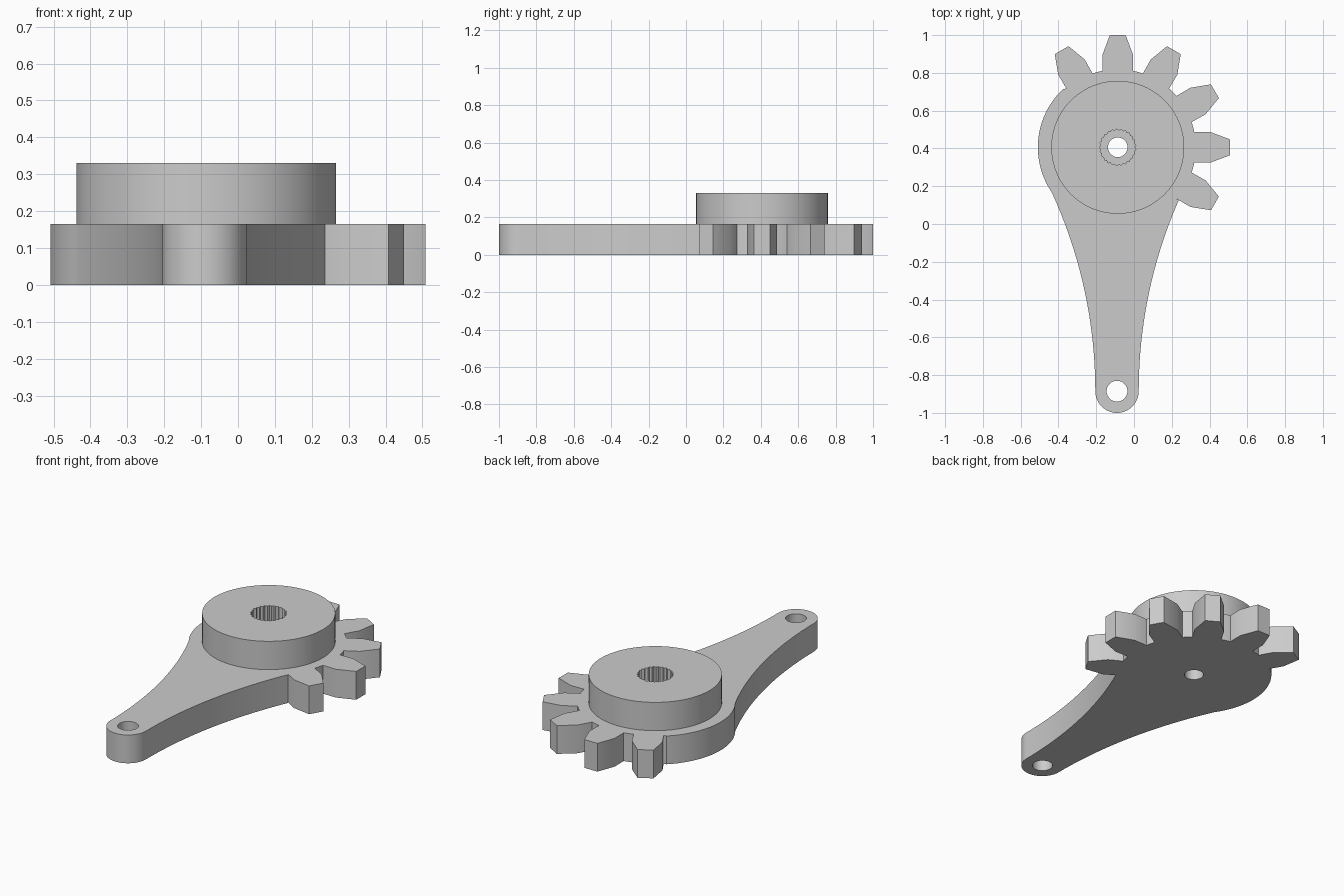
import bpy, bmesh
from math import sin, cos, radians, pi, sqrt

cube = bpy.data.objects.get("Cube")
if cube:
    bpy.data.objects.remove(cube, do_unlink=True)

HUB = (-0.086, 0.406)      # gear centre
TIP = (-0.09, -0.885)      # centre of the rounded arm end
T = 0.165                  # thickness of each layer
ARM_R = 0.115
FLANK_R = 2.52             # radius of the concave arm sides

grey = bpy.data.materials.new("plain grey")
grey.use_nodes = True
grey.diffuse_color = (0.6, 0.6, 0.6, 1)
grey.node_tree.nodes["Principled BSDF"].inputs["Base Color"].default_value = (0.6, 0.6, 0.6, 1)


def arc(centre, r, start, end, n):
    """Points along an arc, angles in degrees, both ends included."""
    angles = [radians(start + (end - start) * i / n) for i in range(n + 1)]
    return [(centre[0] + r * cos(a), centre[1] + r * sin(a)) for a in angles]


def circle(centre, r, n):
    return arc(centre, r, 0, 360, n)[:-1]


def tooth(angle):
    """One gear tooth: straight sides, then a tapered tip."""
    half = [(0.405, 0.08), (0.49, 0.081), (0.594, 0.042)]
    local = [(u, -v) for u, v in half] + half[::-1]
    c, s = cos(radians(angle)), sin(radians(angle))
    return [(HUB[0] + u * c - v * s, HUB[1] + u * s + v * c) for u, v in local]


def flank(side, top, n=28):
    """Concave side of the arm, from the arm end upwards."""
    pts = []
    for i in range(n + 1):
        d = (top - TIP[1]) * i / n
        w = ARM_R + FLANK_R - sqrt(FLANK_R ** 2 - d * d)
        pts.append((TIP[0] + side * w, TIP[1] + d))
    return pts


def slab(name, loops, z):
    """Extrude closed outlines; inner loops become holes."""
    curve = bpy.data.curves.new(name, 'CURVE')
    curve.dimensions = '2D'
    curve.fill_mode = 'BOTH'
    curve.extrude = T / 2
    for pts in loops:
        spline = curve.splines.new('POLY')
        spline.points.add(len(pts) - 1)
        for p, (x, y) in zip(spline.points, pts):
            p.co = (x, y, 0, 1)
        spline.use_cyclic_u = True
    temp = bpy.data.objects.new(name + "_outline", curve)
    bpy.context.collection.objects.link(temp)
    graph = bpy.context.evaluated_depsgraph_get()
    mesh = bpy.data.meshes.new_from_object(temp.evaluated_get(graph))
    bpy.data.objects.remove(temp, do_unlink=True)

    bm = bmesh.new()
    bm.from_mesh(mesh)
    bmesh.ops.remove_doubles(bm, verts=bm.verts, dist=1e-5)
    bmesh.ops.recalc_face_normals(bm, faces=bm.faces)
    bmesh.ops.translate(bm, verts=bm.verts, vec=(0, 0, z + T / 2))
    bm.to_mesh(mesh)
    bm.free()
    mesh.materials.clear()
    mesh.materials.append(grey)

    obj = bpy.data.objects.new(name, mesh)
    bpy.context.collection.objects.link(obj)
    bpy.ops.object.select_all(action='DESELECT')
    obj.select_set(True)
    bpy.context.view_layer.objects.active = obj
    bpy.ops.object.shade_smooth_by_angle(angle=radians(25))
    return obj


# Gear sector, round back, tapering arm with rounded end
outline = []
for a in range(-30, 121, 30):
    outline += tooth(a)
    if a < 120:
        outline += arc(HUB, 0.413, a + 13, a + 17, 2)
outline += arc(HUB, 0.423, 133, 214, 30)
outline += flank(-1, 0.155)[::-1]
outline += arc(TIP, ARM_R, 180, 360, 28)[1:-1]
outline += flank(1, 0.125)
slab("gear_arm", [outline, circle(HUB, 0.052, 40), circle(TIP, 0.055, 40)], 0)

# Raised hub with a splined socket
SPLINES = 25
socket = []
for i in range(SPLINES * 2):
    a = pi * i / SPLINES
    r = 0.097 if i % 2 else 0.089
    socket.append((HUB[0] + r * cos(a), HUB[1] + r * sin(a)))
slab("splined_hub", [circle(HUB, 0.352, 96), socket], T)
